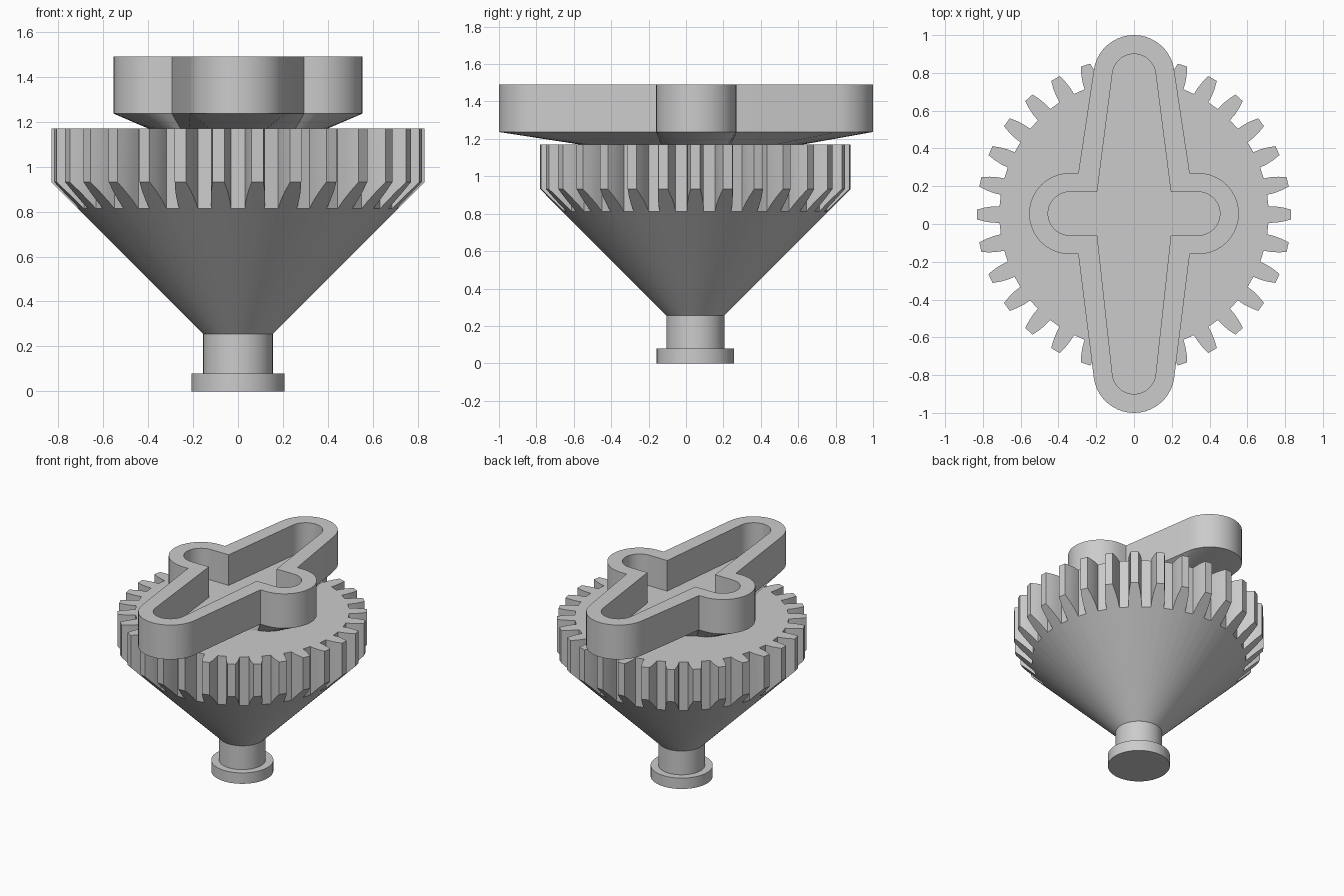
import bpy
from math import sin, cos, atan2, hypot, radians, pi

default = bpy.data.objects.get("Cube")
if default:
    bpy.data.objects.remove(default, do_unlink=True)

AXIS_Y = 0.05      # the turned parts share this axis
TEETH = 30

grey = bpy.data.materials.new("plain grey")
grey.use_nodes = True
GREY = (0.6, 0.6, 0.6, 1)
grey.diffuse_color = GREY
grey.node_tree.nodes["Principled BSDF"].inputs["Base Color"].default_value = GREY


def loft(name, rings, angle=25):
    """Skin equal-length rings of points and cap both ends."""
    n = len(rings[0])
    verts = [p for ring in rings for p in ring]
    faces = [tuple(reversed(range(n))),
             tuple(range(len(verts) - n, len(verts)))]
    for k in range(len(rings) - 1):
        for i in range(n):
            j = (i + 1) % n
            faces.append((k * n + i, k * n + j, (k + 1) * n + j, (k + 1) * n + i))
    mesh = bpy.data.meshes.new(name)
    mesh.from_pydata(verts, [], faces)
    mesh.materials.append(grey)
    obj = bpy.data.objects.new(name, mesh)
    bpy.context.collection.objects.link(obj)
    bpy.ops.object.select_all(action='DESELECT')
    obj.select_set(True)
    bpy.context.view_layer.objects.active = obj
    bpy.ops.object.shade_smooth_by_angle(angle=radians(angle))
    return obj


def polar(r, a, z):
    return (r * cos(a), AXIS_Y + r * sin(a), z)


def circle(r, z, n=72):
    return [polar(r, 2 * pi * i / n, z) for i in range(n)]


# Flanged stem
loft("flanged_stem", [circle(0.207, 0), circle(0.207, 0.08),
                      circle(0.155, 0.08), circle(0.155, 0.26)])

# Gear outline: bulging tooth flanks as (radius, half width)
flank = [(0.713, 0.044), (0.75, 0.043), (0.79, 0.037), (0.832, 0.026)]
profile = [(r, -w / r) for r, w in flank] + [(r, w / r) for r, w in reversed(flank)]
gear = [(r, a + 2 * pi * t / TEETH) for t in range(TEETH) for r, a in profile]

# Gear whose underside is trimmed by a forty-five degree cone
loft("conical_gear", [
    [polar(0.155, a, 0.255) for r, a in gear],
    [polar(r, a, r + 0.1) for r, a in gear],
    [polar(r, a, 1.17) for r, a in gear]], angle=15)


# Cross-shaped tray
def arc(cx, cy, r, start, end, n=20):
    return [(cx + r * cos(radians(start + (end - start) * i / n)),
             cy + r * sin(radians(start + (end - start) * i / n)))
            for i in range(n + 1)]


def cross(r):
    """Two long tapered arms and two short round lobes, of end radius r."""
    hub, lobe, tip, mid = r + 0.08, 0.34, 0.785, AXIS_Y + 0.005
    return (arc(lobe, mid, r, -90, 90) + [(hub, mid + r)]
            + arc(0, tip, r, 8, 172) + [(-hub, mid + r)]
            + arc(-lobe, mid, r, 90, 270) + [(-hub, mid - r)]
            + arc(0, -tip, r, 188, 352) + [(hub, mid - r)])


def at(points, z):
    return [(x, y, z) for x, y in points]


outer, inner = cross(0.215), cross(0.115)
neck = [polar(0.275, atan2(y - AXIS_Y, x), 1.117) for x, y in outer]
loft("cross_tray", [neck, at(outer, 1.237), at(outer, 1.49),
                    at(inner, 1.49), at(inner, 1.265)], angle=20)
